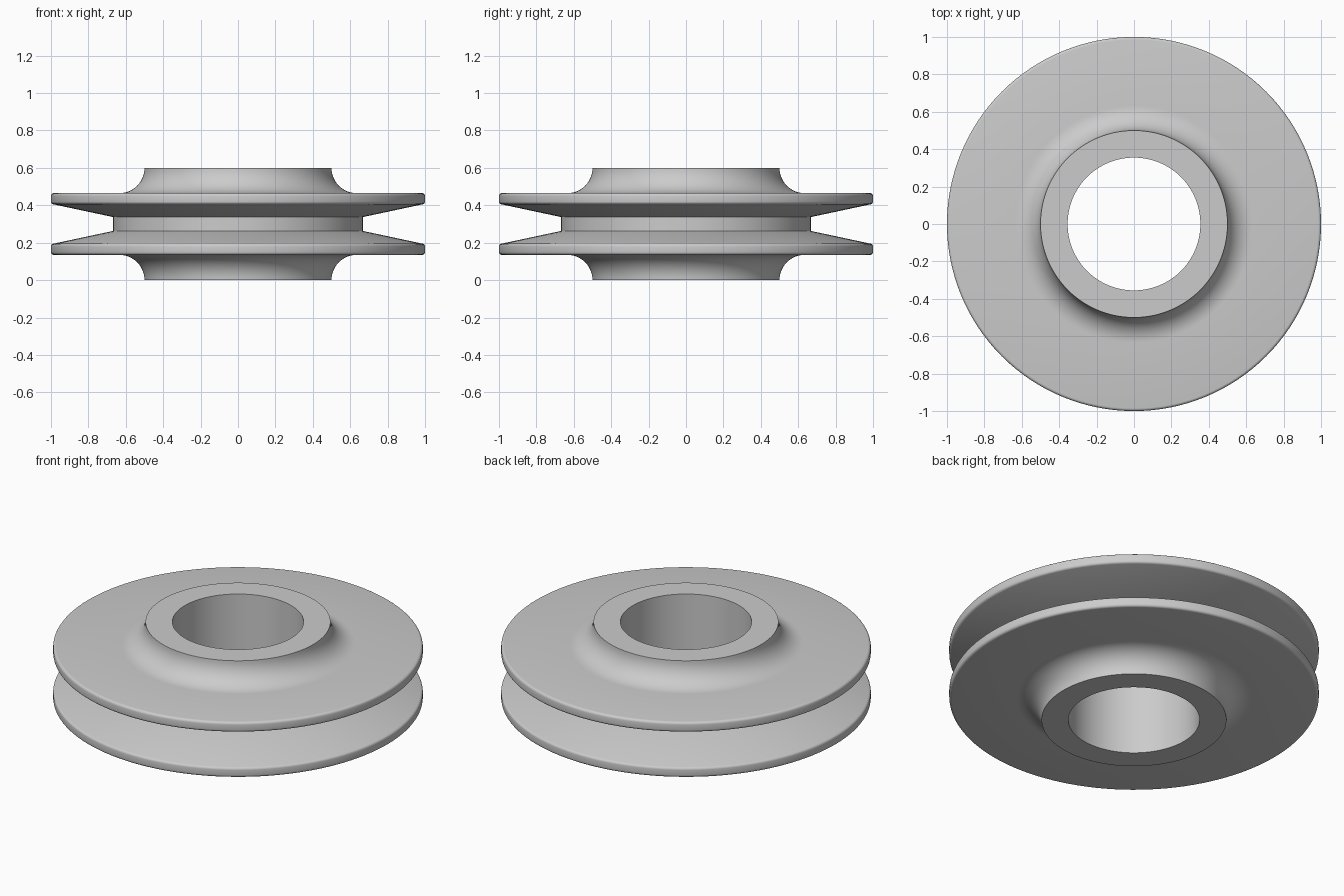
import bpy, bmesh
from math import pi, sin, cos
from mathutils import Matrix, Vector

cube = bpy.data.objects.get("Cube")
if cube:
    bpy.data.objects.remove(cube, do_unlink=True)

STEPS = 128
MID = 0.3


def arc(cx, cz, r, start, end, count):
    """Points on an arc in the radius/height plane, angles in units of pi."""
    angles = [pi * (start + (end - start) * i / count) for i in range(count + 1)]
    return [(cx + r * cos(a), cz + r * sin(a)) for a in angles]


# Plain grey metal
metal = bpy.data.materials.new("grey_metal")
metal.use_nodes = True
grey = (0.6, 0.6, 0.6, 1)
metal.diffuse_color = grey
metal.node_tree.nodes["Principled BSDF"].inputs["Base Color"].default_value = grey

# Upper half profile: bore, hub top, fillet, flange with rounded rim, groove
upper = [(0.355, 0.6)]
upper += arc(0.635, 0.6, 0.135, 1, 1.5, 12)
upper += arc(0.985, 0.45, 0.015, 0.5, 0, 4)
upper += arc(0.985, 0.42, 0.015, 0, -0.43, 4)
upper += [(0.667, 0.337)]

# Lower half mirrors the upper half
profile = upper + [(r, 2 * MID - z) for r, z in reversed(upper)]

# Spin the closed profile into the pulley wheel
bm = bmesh.new()
verts = [bm.verts.new((r, 0, z)) for r, z in profile]
edges = [bm.edges.new((v, verts[i - 1])) for i, v in enumerate(verts)]
bmesh.ops.spin(bm, geom=verts + edges, cent=(0, 0, 0), axis=(0, 0, 1),
               angle=2 * pi, steps=STEPS, use_merge=True)
bmesh.ops.remove_doubles(bm, verts=bm.verts, dist=0.0001)
bmesh.ops.recalc_face_normals(bm, faces=bm.faces)
mesh = bpy.data.meshes.new("pulley_wheel")
bm.to_mesh(mesh)
bm.free()
mesh.materials.append(metal)
wheel = bpy.data.objects.new("pulley_wheel", mesh)
bpy.context.collection.objects.link(wheel)

# Smooth the turned surfaces, keep hub and groove corners sharp
bpy.ops.object.select_all(action="DESELECT")
wheel.select_set(True)
bpy.context.view_layer.objects.active = wheel
bpy.ops.object.shade_smooth_by_angle(angle=pi / 6)
